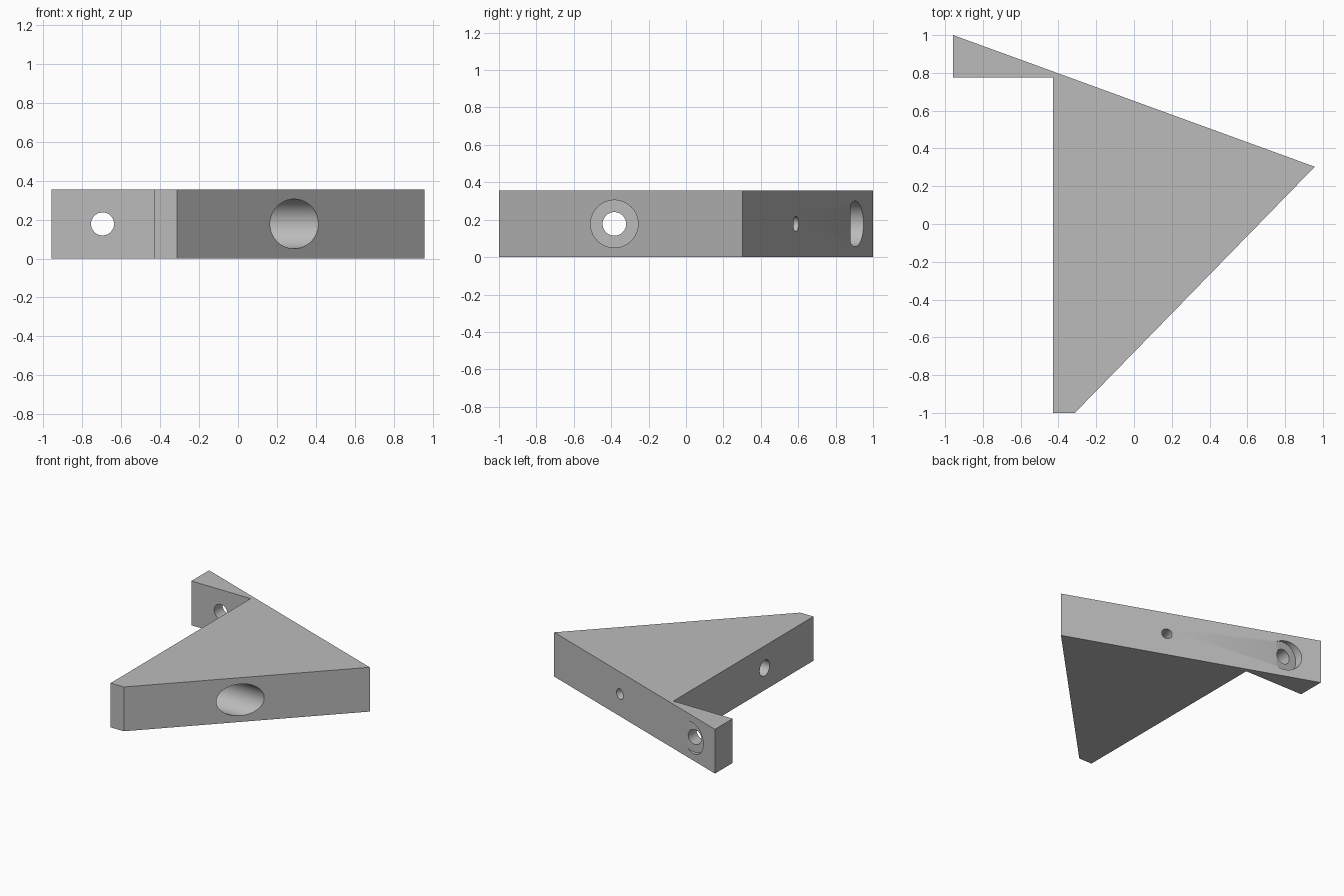
import bpy, bmesh, math
from mathutils import Vector

cube = bpy.data.objects.get("Cube")
if cube:
    bpy.data.objects.remove(cube, do_unlink=True)

HEIGHT = 0.355
MID = HEIGHT / 2

grey = bpy.data.materials.new("plain_grey")
grey.use_nodes = True
grey.diffuse_color = (0.5, 0.5, 0.5, 1)
grey.node_tree.nodes["Principled BSDF"].inputs["Base Color"].default_value = (0.5, 0.5, 0.5, 1)


def add_object(name, bm):
    bmesh.ops.recalc_face_normals(bm, faces=bm.faces)
    mesh = bpy.data.meshes.new(name)
    bm.to_mesh(mesh)
    bm.free()
    mesh.materials.append(grey)
    obj = bpy.data.objects.new(name, mesh)
    bpy.context.collection.objects.link(obj)
    return obj


def drill(body, name, start, end, radius):
    """Cut a round hole between two points in plan, at mid height."""
    a, b = Vector((*start, MID)), Vector((*end, MID))
    bm = bmesh.new()
    bmesh.ops.create_cone(bm, cap_ends=True, segments=64, radius1=radius,
                          radius2=radius, depth=(b - a).length)
    bmesh.ops.rotate(bm, verts=bm.verts, matrix=(b - a).to_track_quat('Z', 'Y').to_matrix())
    bmesh.ops.translate(bm, verts=bm.verts, vec=(a + b) / 2)
    cutter = add_object(name, bm)
    cutter.hide_render = True
    mod = body.modifiers.new(name, 'BOOLEAN')
    mod.operation = 'DIFFERENCE'
    mod.solver = 'EXACT'
    mod.object = cutter
    bpy.context.view_layer.objects.active = body
    bpy.ops.object.modifier_apply(modifier=name)
    bpy.data.objects.remove(cutter, do_unlink=True)


# Wedge plate with its side tab
outline = [(-0.957, 1), (-0.957, 0.775), (-0.43, 0.775),
           (-0.43, -1), (-0.313, -1), (0.957, 0.303)]
bm = bmesh.new()
base = bm.faces.new([bm.verts.new((x, y, 0)) for x, y in outline])
top = bmesh.ops.extrude_face_region(bm, geom=[base])
bmesh.ops.translate(bm, vec=(0, 0, HEIGHT),
                    verts=[v for v in top["geom"] if isinstance(v, bmesh.types.BMVert)])
body = add_object("wedge_bracket", bm)

# Tab screw hole and its counterbore
drill(body, "tab_hole", (-0.695, 0.6), (-0.695, 1.2), 0.059)
drill(body, "tab_counterbore", (-0.695, 0.88), (-0.695, 1.3), 0.122)

# Long screw hole and its counterbore through the slanted front
drill(body, "long_hole", (-0.6, -0.383), (0.6, -0.383), 0.063)
drill(body, "long_counterbore", (-0.33, -0.383), (0.7, -0.383), 0.127)

# Blind pilot hole square to the sloping back
entry = Vector((0.175, 0.585))
inward = Vector((-0.343, -0.94))
drill(body, "pilot_hole", entry - inward * 0.1, entry + inward * 0.4, 0.041)

# Smooth hole walls, crisp edges
bpy.ops.object.select_all(action='DESELECT')
body.select_set(True)
bpy.context.view_layer.objects.active = body
bpy.ops.object.shade_smooth_by_angle(angle=math.radians(30))
